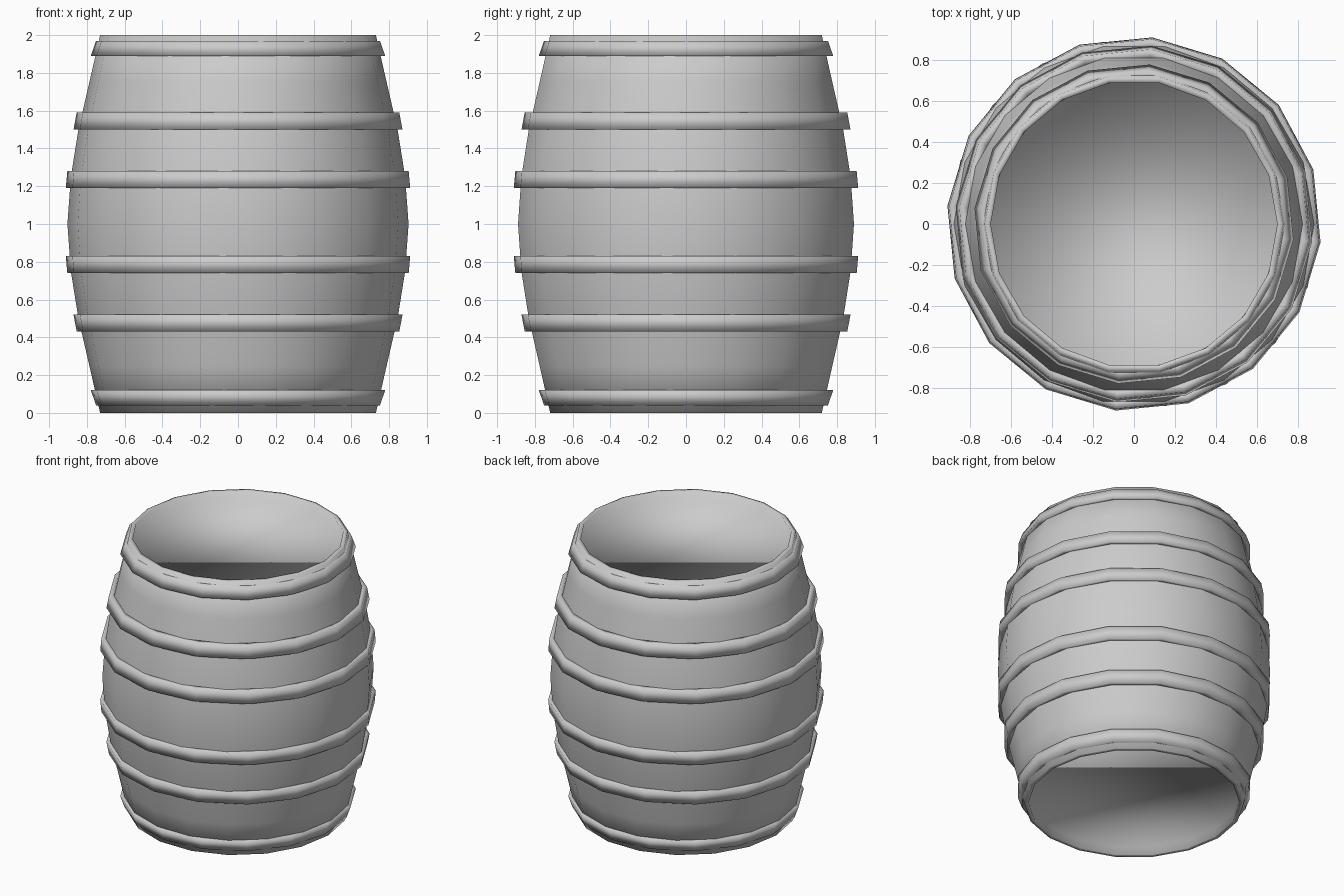
import bpy, bmesh, math

if "Cube" in bpy.data.objects:
    bpy.data.objects.remove(bpy.data.objects["Cube"])


def lathe(name, profile, sides, turn=0.0, ring=False):
    """Revolve (radius, z) points; cap both ends, or close into a ring."""
    bm = bmesh.new()
    loops = []
    for r, z in profile:
        loops.append([bm.verts.new((r * math.cos(turn + 2 * math.pi * i / sides),
                                    r * math.sin(turn + 2 * math.pi * i / sides), z))
                      for i in range(sides)])
    pairs = list(zip(loops, loops[1:]))
    if ring:
        pairs.append((loops[-1], loops[0]))
    else:
        bm.faces.new(loops[0])
        bm.faces.new(loops[-1])
    for a, b in pairs:
        for i in range(sides):
            j = (i + 1) % sides
            bm.faces.new((a[i], a[j], b[j], b[i]))
    bmesh.ops.recalc_face_normals(bm, faces=bm.faces)
    for f in bm.faces:
        f.smooth = True
    me = bpy.data.meshes.new(name)
    bm.to_mesh(me)
    bm.free()
    ob = bpy.data.objects.new(name, me)
    bpy.context.collection.objects.link(ob)
    return ob


# Barrel body: bulging 18-sided wall, thin rims, slightly recessed flat heads
lower = [(0.70, 0.06), (0.70, 0), (0.73, 0), (0.787, 0.25), (0.845, 0.5), (0.885, 0.75)]
upper = [(r, 2 - z) for r, z in reversed(lower)]
lathe("barrel_body", lower + [(0.903, 1.0)] + upper, 18)

# Hoops: 16-sided tapered bands, mirrored about mid height
hoops = [  # lower z, upper z, radius at lower z, radius at upper z
    (1.89, 1.97, 0.783, 0.755),
    (1.50, 1.59, 0.875, 0.858),
    (1.19, 1.28, 0.916, 0.908),
]
for n, (z0, z1, r0, r1) in enumerate(hoops, 1):
    t = 0.045
    section = [(r0 - t, z0), (r0, z0), (r1, z1), (r1 - t, z1)]
    turn = math.radians(-5.6)
    lathe(f"upper_hoop_{n}", section, 16, turn, ring=True)
    lathe(f"lower_hoop_{n}", [(r, 2.02 - z if n > 1 else 2.01 - z) for r, z in section],
          16, turn, ring=True)
